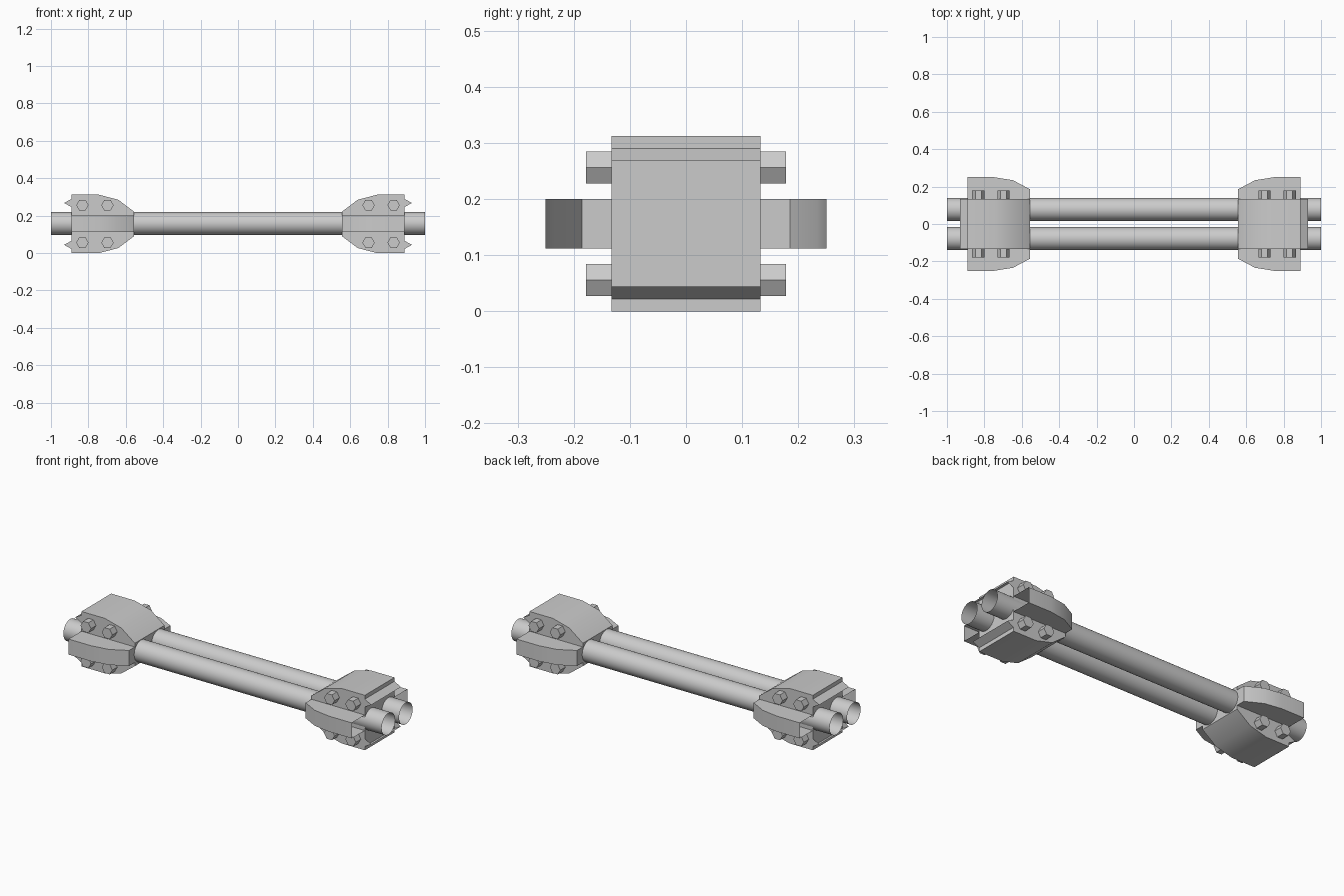
import bpy, bmesh, math

if "Cube" in bpy.data.objects:
    bpy.data.objects.remove(bpy.data.objects["Cube"])

ZC = 0.156      # height of the centre line
HALF = 0.133    # half width of the clamp body


def finish(name, bm, angle=30, recalc=True):
    if recalc:
        bmesh.ops.recalc_face_normals(bm, faces=bm.faces)
    me = bpy.data.meshes.new(name)
    bm.to_mesh(me)
    bm.free()
    ob = bpy.data.objects.new(name, me)
    bpy.context.collection.objects.link(ob)
    bpy.ops.object.select_all(action='DESELECT')
    ob.select_set(True)
    bpy.context.view_layer.objects.active = ob
    bpy.ops.object.shade_smooth_by_angle(angle=math.radians(angle))
    return ob


def prism(name, pts, lo, hi, place, skip=()):
    """Extrude a 2D outline from lo to hi; skip leaves out the named outline edges."""
    bm = bmesh.new()
    a = [bm.verts.new(place(u, v, lo)) for u, v in pts]
    b = [bm.verts.new(place(u, v, hi)) for u, v in pts]
    bm.faces.new(a[::-1])
    bm.faces.new(b)
    n = len(pts)
    for i in range(n):
        if i not in skip:
            j = (i + 1) % n
            bm.faces.new((a[i], a[j], b[j], b[i]))
    return finish(name, bm)


# two long open tubes
for side, label in ((-1, "front"), (1, "back")):
    bpy.ops.mesh.primitive_cylinder_add(
        vertices=32, radius=0.061, depth=2, end_fill_type='NOTHING',
        location=(0, side * 0.078, 0.158), rotation=(0, math.pi / 2, 0))
    tube = bpy.context.object
    tube.name = label + "_tube"
    bpy.ops.object.shade_smooth_by_angle(angle=math.radians(30))

# half outlines (distance along x, offset from the centre line)
body_half = [(0.555, 0.065), (0.64, 0.129), (0.743, 0.156), (0.89, 0.156)]
body_outline = body_half + [(x, -z) for x, z in reversed(body_half)]
wing_outline = [(0.555, 0.13), (0.555, 0.185), (0.647, 0.234),
                (0.747, 0.25), (0.89, 0.25), (0.89, 0.13)]
lip_outline = [(0.89, 0.134), (0.93, 0.112), (0.89, 0.09)]

for end, where in ((-1, "left"), (1, "right")):
    def upright(u, v, w, e=end):
        return (e * u, w, ZC + v)

    # clamp body with domed inner shoulders
    prism(where + "_clamp_body", body_outline, -HALF, HALF, upright)

    for s in (-1, 1):
        # hollow side wing, open at the outer end
        prism(f"{where}_{'front' if s < 0 else 'back'}_wing", wing_outline,
              0.112, 0.2, lambda u, v, w: (end * u, s * v, w), skip=(4, 5))
        # outer lip, open on its inner slope
        prism(f"{where}_{'lower' if s < 0 else 'upper'}_lip", lip_outline,
              -HALF, HALF, lambda u, v, w: (end * u, w, ZC + s * v), skip=(1, 2))

        # hexagonal bolts running through the clamp
        for x in (0.698, 0.832):
            hexagon = [(x + 0.033 * math.cos(k * math.pi / 3),
                        s * 0.1 + 0.033 * math.sin(k * math.pi / 3)) for k in range(6)]
            prism(where + "_bolt", hexagon, -0.178, 0.178, upright)
